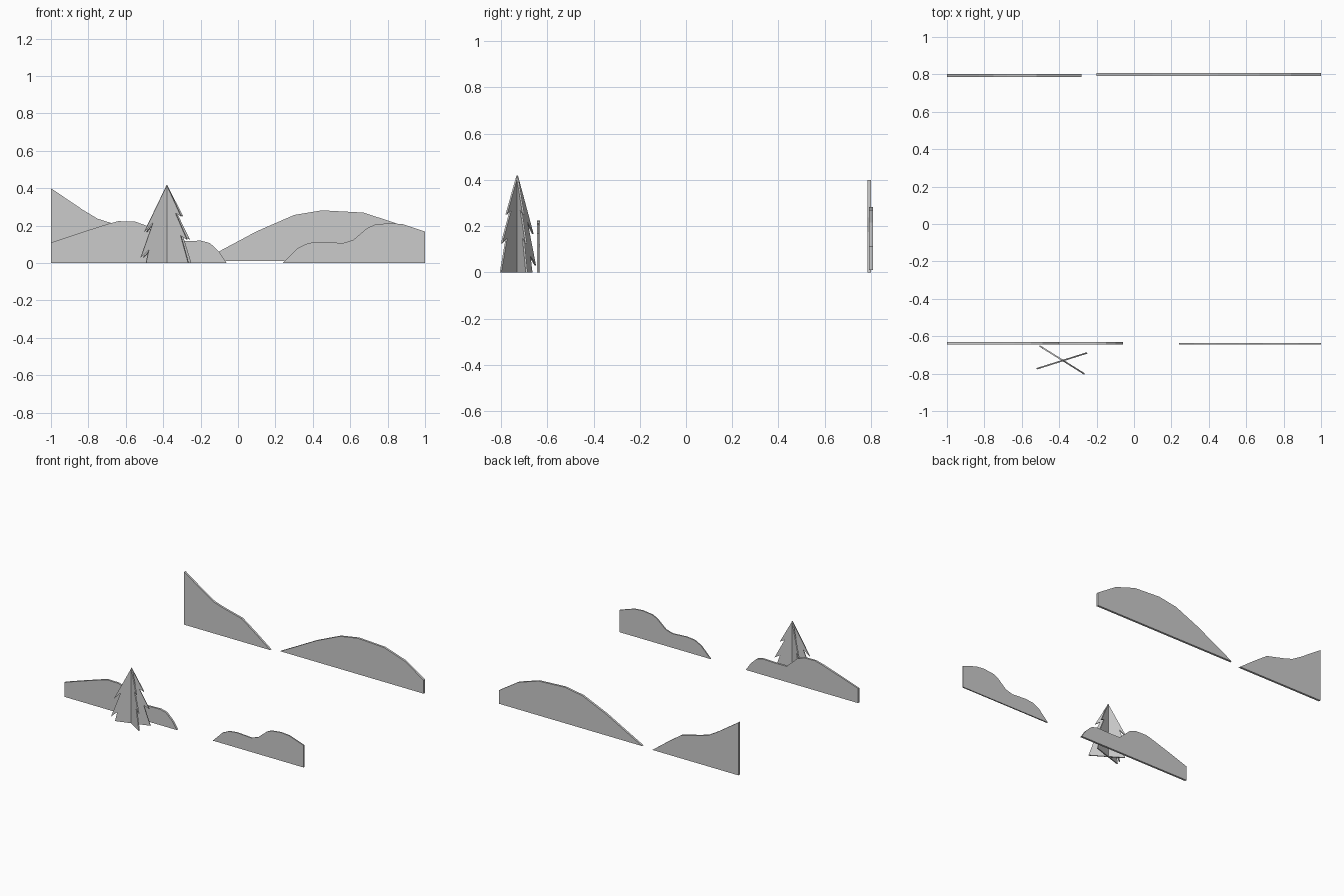
import bpy, bmesh, math
from mathutils import Matrix


def cutout(name, profile, thickness, location, angle=0.0):
    """Flat board: an outline in x/z, extruded evenly along local y."""
    bm = bmesh.new()
    face = bm.faces.new([bm.verts.new((x, -thickness / 2, z)) for x, z in profile])
    ext = bmesh.ops.extrude_face_region(bm, geom=[face])
    verts = [g for g in ext["geom"] if isinstance(g, bmesh.types.BMVert)]
    bmesh.ops.translate(bm, verts=verts, vec=(0, thickness, 0))
    bmesh.ops.recalc_face_normals(bm, faces=bm.faces[:])
    bm.transform(Matrix.Translation(location) @ Matrix.Rotation(angle, 4, 'Z'))
    mesh = bpy.data.meshes.new(name)
    bm.to_mesh(mesh)
    bm.free()
    obj = bpy.data.objects.new(name, mesh)
    bpy.context.collection.objects.link(obj)
    return obj


# Hills at the back
cutout("back_left_hill",
       [(-1, 0), (-0.28, 0), (-0.40, 0.09), (-0.52, 0.175), (-0.68, 0.215),
        (-0.75, 0.237), (-0.83, 0.285), (-1, 0.40)],
       0.016, (0, 0.793, 0))
cutout("back_right_hill",
       [(-0.2, 0.01), (1, 0.01), (1, 0.112), (0.84, 0.215), (0.67, 0.27),
        (0.45, 0.282), (0.30, 0.257), (0.10, 0.17), (-0.1, 0.063)],
       0.016, (0, 0.80, 0))

# Hills at the front
cutout("front_left_hill",
       [(-1, 0), (-0.06, 0), (-0.10, 0.06), (-0.15, 0.107), (-0.20, 0.12),
        (-0.30, 0.117), (-0.40, 0.118), (-0.44, 0.155), (-0.49, 0.20),
        (-0.55, 0.222), (-0.64, 0.224), (-0.70, 0.208), (-0.85, 0.16), (-1, 0.11)],
       0.015, (0, -0.638, 0))
cutout("front_right_hill",
       [(0.24, 0), (1, 0), (1, 0.168), (0.88, 0.208), (0.81, 0.214), (0.73, 0.205),
        (0.69, 0.187), (0.615, 0.123), (0.56, 0.107), (0.44, 0.114),
        (0.375, 0.107), (0.32, 0.08)],
       0.009, (0, -0.640, 0))

# Pine tree: the same ragged outline on two crossing boards
tree = [(-0.118, 0), (0.136, 0), (0.088, 0.148), (0.128, 0.125), (0.055, 0.268),
        (0.09, 0.25), (0, 0.418), (-0.128, 0.165), (-0.078, 0.218),
        (-0.147, 0.03), (-0.102, 0.07)]
for i, (dx, dy) in enumerate([(0.24, -0.15), (0.27, 0.085)]):
    cutout(f"tree_board_{i + 1}", tree, 0.008, (-0.38, -0.73, 0), math.atan2(dy, dx))
